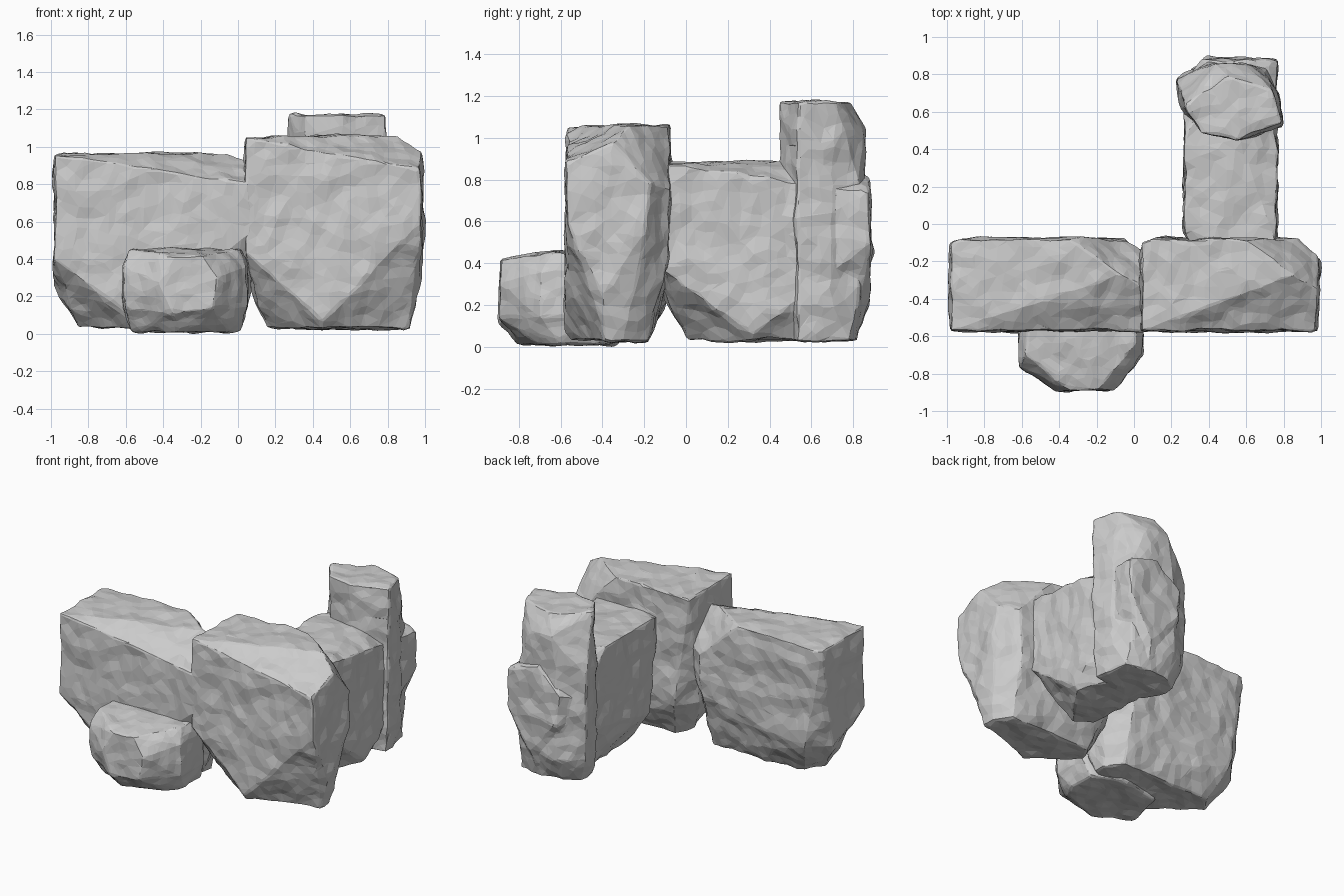
import bpy, bmesh
from mathutils import Matrix, Vector

if "Cube" in bpy.data.objects:
    bpy.data.objects.remove(bpy.data.objects["Cube"])

# shared rough-stone surface noise
broad = bpy.data.textures.new("broad_stone", 'CLOUDS')
broad.noise_scale = 0.16
broad.noise_depth = 1


def rock(name, points, matrix=Matrix(), rough=0.04, keep=0.05):
    """Convex chiselled stone from corner points, roughened into small flat facets."""
    bm = bmesh.new()
    for p in points:
        bm.verts.new(matrix @ Vector(p))
    bmesh.ops.convex_hull(bm, input=bm.verts)
    bmesh.ops.delete(bm, geom=[v for v in bm.verts if not v.link_faces], context='VERTS')
    bmesh.ops.recalc_face_normals(bm, faces=bm.faces)
    mesh = bpy.data.meshes.new(name)
    bm.to_mesh(mesh)
    bm.free()
    ob = bpy.data.objects.new(name, mesh)
    bpy.context.collection.objects.link(ob)
    remesh = ob.modifiers.new("Remesh", 'REMESH')
    remesh.mode = 'VOXEL'
    remesh.voxel_size = 0.012
    d = ob.modifiers.new("Rough", 'DISPLACE')
    d.texture = broad
    d.strength = rough
    d.mid_level = 0.47
    dec = ob.modifiers.new("Facets", 'DECIMATE')
    dec.ratio = keep
    bpy.ops.object.select_all(action='DESELECT')
    ob.select_set(True)
    bpy.context.view_layer.objects.active = ob
    bpy.ops.object.convert(target='MESH')
    for poly in ob.data.polygons:
        poly.use_smooth = False
    return ob


def ring(z, xy):
    return [(x, y, z) for x, y in xy]


# large chiselled block: front, right facet, top, back, underside
block = [
    (.04, -.57, .44), (.04, -.57, 1.05), (.97, -.57, .88), (.98, -.57, .60), (.45, -.57, .07),
    (.98, -.40, .25), (.99, -.20, .55), (.98, -.35, .98), (.98, -.17, .78),
    (.04, -.10, 1.04), (.10, -.08, 1.05), (.60, -.08, 1.06), (.85, -.27, 1.06),
    (.88, -.08, .75), (.85, -.08, .45), (.15, -.08, .28), (.04, -.22, .28),
    (.15, -.32, .03), (.22, -.20, .03), (.45, -.55, .03), (.91, -.38, .03), (.91, -.30, .03), (.84, -.19, .03),
]
rock("right_block", block)
rock("left_block", block, Matrix.Translation((-1.025, 0, .003)) @ Matrix.Diagonal((1.125, 1, .91, 1)))
rear = Matrix(((0, -1, 0, .19), (1.05, 0, 0, -.15), (0, 0, .83, .005), (0, 0, 0, 1)))
rock("rear_block", block, rear)

# tall pillar standing at the rear end
mid = [(.26, .62), (.36, .49), (.55, .45), (.79, .53), (.77, .70), (.70, .82), (.55, .86), (.40, .87), (.23, .77)]
pillar = ring(.03, [(.30, .60), (.36, .51), (.55, .47), (.76, .54), (.72, .78), (.55, .82), (.40, .80), (.30, .73)])
pillar += ring(.20, mid) + ring(.80, mid)
pillar += ring(1.04, [(.44, .86), (.60, .85)])
pillar += ring(1.17, [(.28, .63), (.36, .49), (.55, .45), (.79, .54), (.74, .72), (.50, .79), (.36, .70)])
rock("rear_pillar", pillar)

# small boulder at the front
side = [(-.61, -.76), (.05, -.70), (.05, -.45), (-.15, -.32), (-.45, -.32), (-.61, -.50)]
boulder = ring(.015, [(-.56, -.68), (-.33, -.80), (-.05, -.70), (.01, -.60), (0, -.42), (-.2, -.33), (-.5, -.40)])
boulder += ring(.14, side) + ring(.36, side)
boulder += [(x, -.89, z) for x, z in [(-.42, .27), (-.34, .41), (-.19, .42), (-.11, .30), (-.14, .14), (-.34, .11)]]
boulder += [(-.58, -.70, .45), (.01, -.63, .45), (.02, -.42, .46), (-.2, -.34, .46), (-.55, -.42, .46)]
rock("front_boulder", boulder, keep=0.08)
